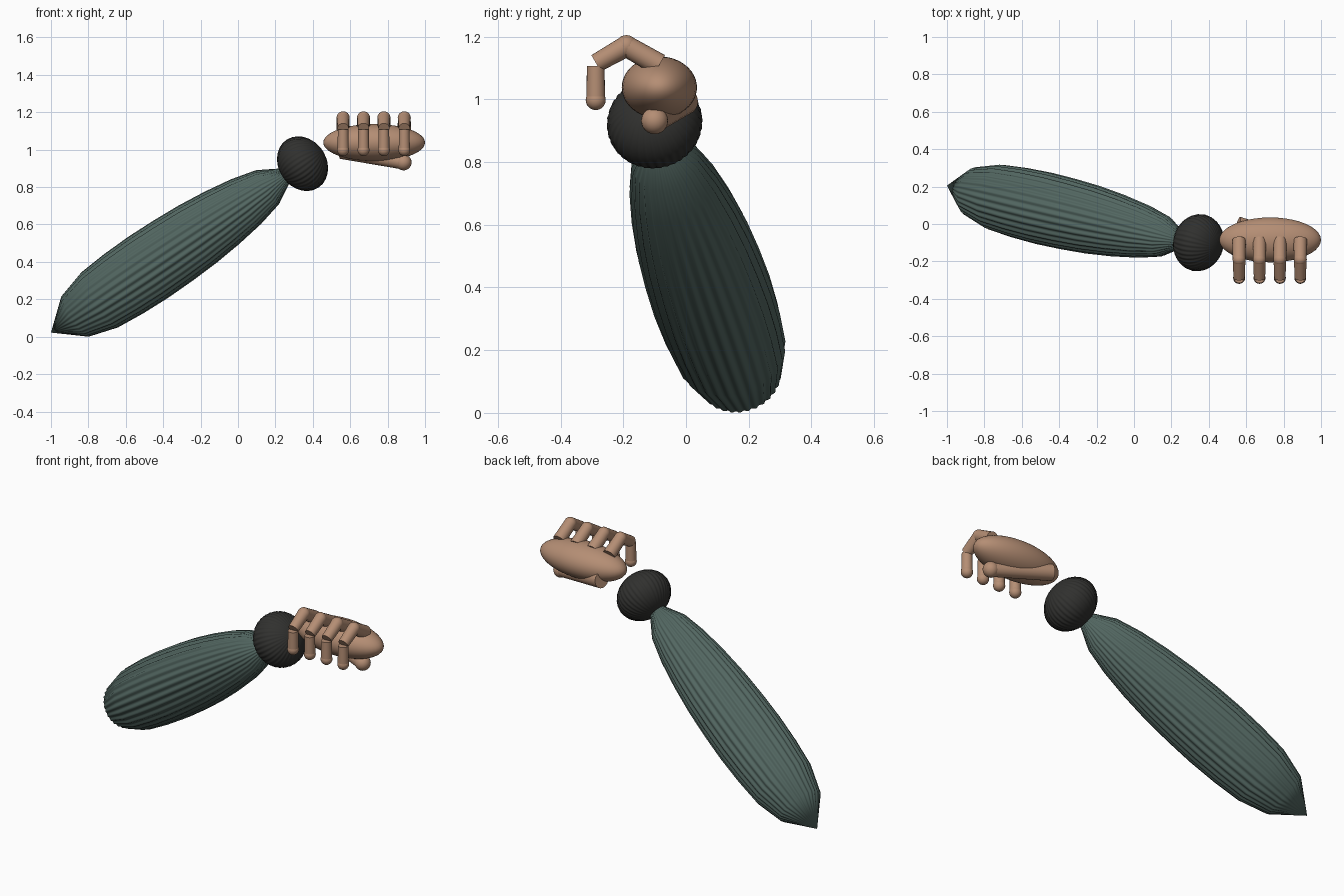
import bpy, bmesh, math
from mathutils import Vector, Matrix

if "Cube" in bpy.data.objects:
    bpy.data.objects.remove(bpy.data.objects["Cube"])


def material(name, rgb):
    m = bpy.data.materials.new(name)
    m.diffuse_color = (*rgb, 1)
    m.use_nodes = True
    m.node_tree.nodes["Principled BSDF"].inputs["Base Color"].default_value = m.diffuse_color
    return m


CLOTH = material("green_cloth", (0.085, 0.135, 0.12))
KNIT = material("dark_knit", (0.03, 0.03, 0.028))
SKIN = material("skin", (0.46, 0.27, 0.175))


def finish(name, bm, mat, angle=40):
    bmesh.ops.recalc_face_normals(bm, faces=bm.faces[:])
    me = bpy.data.meshes.new(name)
    bm.to_mesh(me)
    bm.free()
    me.materials.append(mat)
    me.polygons.foreach_set("use_smooth", [True] * len(me.polygons))
    me.set_sharp_from_angle(angle=math.radians(angle))
    ob = bpy.data.objects.new(name, me)
    bpy.context.collection.objects.link(ob)
    return ob


def fluted(name, origin, direction, profile, flutes, depth, mat):
    """Closed turned form with lengthwise ribs; profile is (distance, radius)."""
    rot = direction.to_track_quat('Z', 'Y').to_matrix()
    bm = bmesh.new()
    n = flutes * 6
    rings = []
    for s, r in profile[1:-1]:
        ring = []
        for i in range(n):
            a = math.tau * i / n
            rr = r * (1 - depth + depth * math.cos(flutes * a))
            ring.append(bm.verts.new(
                origin + rot @ Vector((rr * math.cos(a), rr * math.sin(a), s))))
        rings.append(ring)
    tips = [bm.verts.new(origin + rot @ Vector((0, 0, profile[k][0]))) for k in (0, -1)]
    for i in range(n):
        j = (i + 1) % n
        for a, b in zip(rings, rings[1:]):
            bm.faces.new((a[i], a[j], b[j], b[i]))
        bm.faces.new((tips[0], rings[0][j], rings[0][i]))
        bm.faces.new((tips[1], rings[-1][i], rings[-1][j]))
    return finish(name, bm, mat, 50)


def add_rod(bm, a, b, r1, r2):
    a, b = Vector(a), Vector(b)
    d = b - a
    m = Matrix.Translation((a + b) / 2) @ d.to_track_quat('Z', 'Y').to_matrix().to_4x4()
    bmesh.ops.create_cone(bm, cap_ends=True, segments=20, radius1=r1, radius2=r2,
                          depth=d.length, matrix=m)


def add_ball(bm, c, r):
    bmesh.ops.create_uvsphere(bm, u_segments=20, v_segments=12, radius=r,
                              matrix=Matrix.Translation(c))


# Sleeve along one slanted axis
start = Vector((-1.0, 0.205, 0.022))
axis = Vector((0.815, -0.191, 0.547)).normalized()
fluted("sleeve", start, axis,
       [(0, 0), (0.16, 0.131), (0.32, 0.177), (0.48, 0.19), (0.64, 0.195),
        (0.80, 0.192), (0.96, 0.184), (1.12, 0.168), (1.28, 0.144),
        (1.42, 0.110), (1.53, 0.048), (1.57, 0)], 30, 0.025, CLOTH)

# Ribbed cuff: squashed ball on the same axis
cuff = [(-0.127 * math.cos(math.pi * k / 14), 0.154 * math.sin(math.pi * k / 14))
        for k in range(15)]
fluted("cuff", Vector((0.345, -0.1, 0.925)), axis, cuff, 36, 0.012, KNIT)

# Palm
bm = bmesh.new()
bmesh.ops.create_uvsphere(bm, u_segments=40, v_segments=24, radius=1, matrix=
                          Matrix.Translation((0.728, -0.085, 1.038)) @
                          Matrix.Diagonal((0.272, 0.12, 0.099, 1)))
finish("palm", bm, SKIN)

# Curled fingers
for k in range(4):
    x = 0.562 + 0.109 * k
    base, knuckle = (x, -0.085, 1.11), (x, -0.19, 1.17)
    joint, top, tip = (x, -0.287, 1.115), (x, -0.288, 1.107), (x, -0.288, 0.998)
    bm = bmesh.new()
    add_rod(bm, base, knuckle, 0.036, 0.034)
    add_ball(bm, knuckle, 0.035)
    add_rod(bm, knuckle, joint, 0.034, 0.030)
    add_rod(bm, top, tip, 0.028, 0.030)
    add_ball(bm, tip, 0.032)
    finish("finger_%d" % (k + 1), bm, SKIN)

# Thumb folded under the palm
bm = bmesh.new()
add_rod(bm, (0.555, -0.005, 0.995), (0.885, -0.1, 0.932), 0.045, 0.038)
add_ball(bm, (0.885, -0.1, 0.932), 0.043)
finish("thumb", bm, SKIN)
